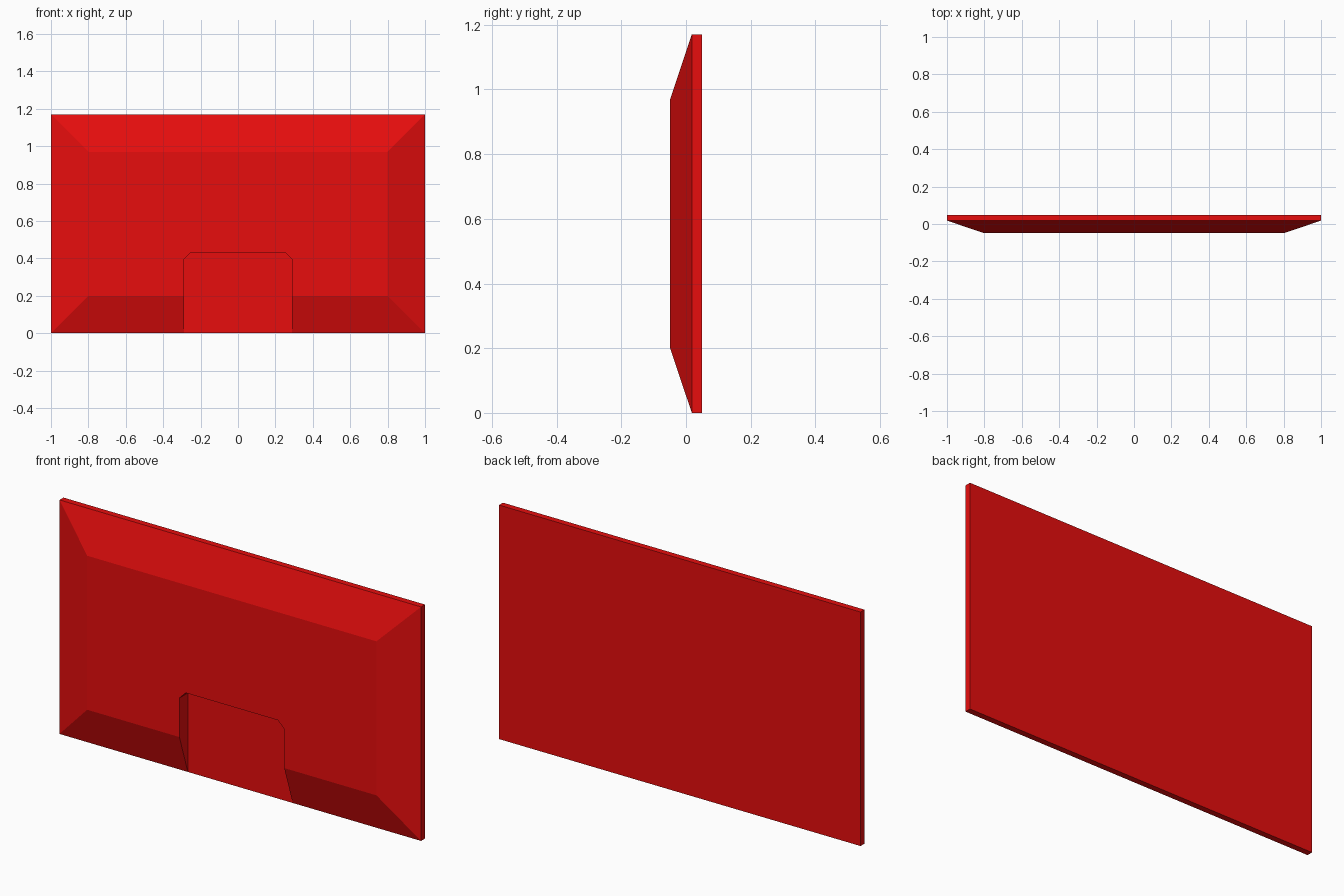
import bpy
import bmesh

cube = bpy.data.objects.get("Cube")
if cube:
    bpy.data.objects.remove(cube, do_unlink=True)

W, H = 1.0, 1.17                          # half width, height
BACK, RIM, FRONT = 0.049, 0.018, -0.049   # depth planes
INSET = 0.2                               # width of the sloped border

red = bpy.data.materials.new("red")
red.use_nodes = True
color = (0.8, 0.004, 0.004, 1)
red.diffuse_color = color
red.node_tree.nodes["Principled BSDF"].inputs["Base Color"].default_value = color


def loft(name, sections):
    """Solid joining outlines of (x, z) points, each at its own depth y."""
    bm = bmesh.new()
    rings = [[bm.verts.new((x, y, z)) for x, z in pts] for y, pts in sections]
    for a, b in zip(rings, rings[1:]):
        for i in range(len(a)):
            j = (i + 1) % len(a)
            bm.faces.new((a[i], a[j], b[j], b[i]))
    bm.faces.new(rings[0])
    bm.faces.new(rings[-1])
    bmesh.ops.recalc_face_normals(bm, faces=bm.faces)
    mesh = bpy.data.meshes.new(name)
    bm.to_mesh(mesh)
    bm.free()
    mesh.materials.append(red)
    obj = bpy.data.objects.new(name, mesh)
    bpy.context.collection.objects.link(obj)
    return obj


def rectangle(inset):
    x, low, high = W - inset, inset, H - inset
    return [(-x, low), (x, low), (x, high), (-x, high)]


# Slab with a raised, sloped front
panel = loft("panel", [(BACK, rectangle(0)), (RIM, rectangle(0)),
                       (FRONT, rectangle(INSET))])

# Recess open at the bottom, with clipped upper corners
half, top, clip = 0.29, 0.43, 0.035
right = [(half, -0.1), (half, top - clip), (half - clip, top)]
outline = right + [(-x, z) for x, z in reversed(right)]
cutter = loft("recess_cutter", [(RIM, outline), (-0.2, outline)])
cutter.hide_render = True
cutter.hide_viewport = True

cut = panel.modifiers.new("recess", 'BOOLEAN')
cut.operation = 'DIFFERENCE'
cut.solver = 'EXACT'
cut.object = cutter
